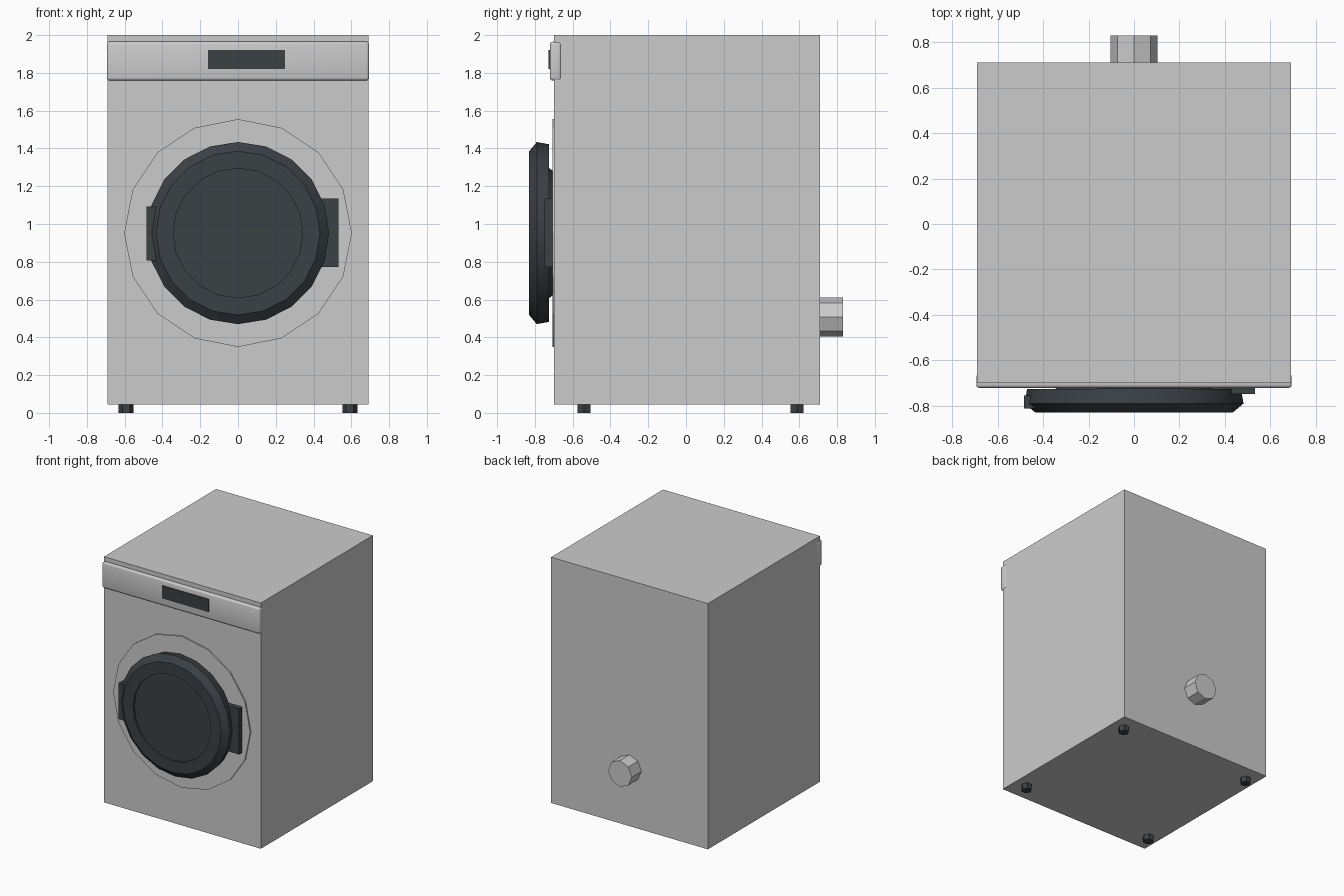
import bpy, bmesh
from math import sin, cos, tau, radians

cube = bpy.data.objects.get("Cube")
if cube:
    bpy.data.objects.remove(cube, do_unlink=True)


def material(name, rgb):
    m = bpy.data.materials.new(name)
    m.use_nodes = True
    m.diffuse_color = (*rgb, 1)
    bsdf = m.node_tree.nodes["Principled BSDF"]
    bsdf.inputs["Base Color"].default_value = (*rgb, 1)
    bsdf.inputs["Roughness"].default_value = 0.6
    return m


GREY = material("light grey enamel", (0.6, 0.6, 0.605))
DARK = material("charcoal plastic", (0.044, 0.052, 0.060))


def finish(name, bm, mat):
    bmesh.ops.recalc_face_normals(bm, faces=bm.faces)
    me = bpy.data.meshes.new(name)
    bm.to_mesh(me)
    bm.free()
    me.materials.append(mat)
    ob = bpy.data.objects.new(name, me)
    bpy.context.collection.objects.link(ob)
    return ob


def smooth(ob, angle):
    bpy.ops.object.select_all(action="DESELECT")
    ob.select_set(True)
    bpy.context.view_layer.objects.active = ob
    bpy.ops.object.shade_smooth_by_angle(angle=radians(angle))


def box(name, x, y, z, mat, bevel=0):
    """Box spanning the given (low, high) ranges, optionally rounded."""
    bm = bmesh.new()
    bmesh.ops.create_cube(bm, size=1)
    for v in bm.verts:
        v.co = [(a + b) / 2 + c * (b - a) for (a, b), c in zip((x, y, z), v.co)]
    if bevel:
        bmesh.ops.bevel(bm, geom=bm.edges[:], offset=bevel, segments=3,
                        profile=0.5, affect="EDGES")
    return finish(name, bm, mat)


def turned(name, profile, sides, centre, mat, axis="y"):
    """Closed solid turned from (position, radius) pairs along an axis."""
    bm = bmesh.new()
    rings = []
    for p, r in profile:
        ring = []
        for i in range(sides):
            a = tau * i / sides
            s, c = r * sin(a), r * cos(a)
            co = (s, p, c) if axis == "y" else (c, s, p)
            ring.append(bm.verts.new([u + w for u, w in zip(co, centre)]))
        rings.append(ring)
    for a, b in zip(rings, rings[1:]):
        for i in range(sides):
            j = (i + 1) % sides
            bm.faces.new((a[i], a[j], b[j], b[i]))
    bm.faces.new(rings[0])
    bm.faces.new(rings[-1])
    return finish(name, bm, mat)


# Cabinet and control panel
box("cabinet", (-0.69, 0.69), (-0.698, 0.71), (0.045, 2.0), GREY)
panel = box("control_panel", (-0.694, 0.694), (-0.721, -0.66), (1.76, 1.965), GREY, 0.014)
smooth(panel, 40)
box("display", (-0.16, 0.25), (-0.727, -0.718), (1.82, 1.922), DARK)

# Door surround, door with recessed window, hinge and handle
door_centre = (0, 0, 0.952)
turned("door_surround", [(-0.69, 0.603), (-0.708, 0.603)], 16, door_centre, GREY)
door = turned("door", [(-0.815, 0.343), (-0.83, 0.343), (-0.83, 0.434), (-0.79, 0.482),
                       (-0.725, 0.47), (-0.725, 0.345), (-0.7, 0.325)],
              20, door_centre, DARK)
smooth(door, 25)
box("door_hinge", (0.34, 0.533), (-0.748, -0.705), (0.772, 1.135), DARK)
box("door_handle", (-0.485, -0.42), (-0.812, -0.755), (0.807, 1.092), DARK)

# Vent pipe at the back
turned("vent_pipe", [(0.70, 0.104), (0.83, 0.104)], 8, (0, 0, 0.508), GREY)

# Feet
for side, x in (("right", -0.592), ("left", 0.592)):
    for end, y in (("front", -0.54), ("back", 0.587)):
        turned(f"{end}_{side}_foot", [(0, 0.04), (0.05, 0.04)], 6, (x, y, 0), DARK, "z")
